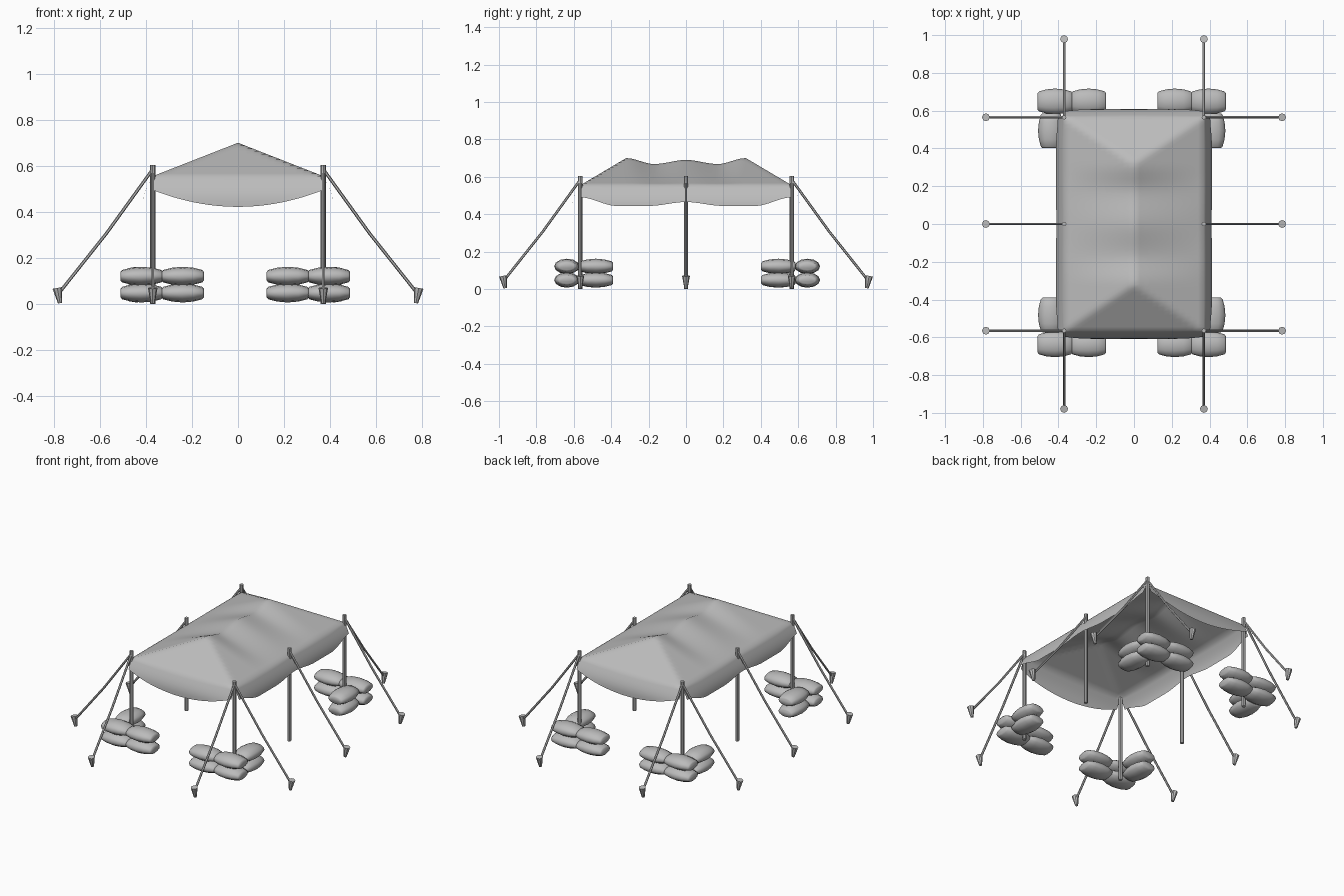
import bpy, bmesh, math
from mathutils import Vector, Matrix

cube = bpy.data.objects.get("Cube")
if cube:
    bpy.data.objects.remove(cube)

grey = bpy.data.materials.new("plain_grey")
grey.use_nodes = True
grey.diffuse_color = (0.5, 0.5, 0.5, 1)
grey.node_tree.nodes["Principled BSDF"].inputs["Base Color"].default_value = (0.5, 0.5, 0.5, 1)

HX, HY, PEAK_Y = 0.37, 0.565, 0.32   # post positions and tent peaks
RIM, PEAK = 0.555, 0.70


def finish(bm, name, angle=40):
    bmesh.ops.remove_doubles(bm, verts=bm.verts, dist=0.0005)
    bmesh.ops.recalc_face_normals(bm, faces=bm.faces)
    mesh = bpy.data.meshes.new(name)
    bm.to_mesh(mesh)
    bm.free()
    mesh.materials.append(grey)
    mesh.shade_smooth()
    mesh.set_sharp_from_angle(angle=math.radians(angle))
    obj = bpy.data.objects.new(name, mesh)
    bpy.context.collection.objects.link(obj)
    return obj


def add_rod(bm, a, b, r1, r2, sides=8):
    a, b = Vector(a), Vector(b)
    d = b - a
    turn = d.to_track_quat('Z', 'Y').to_matrix().to_4x4()
    bmesh.ops.create_cone(bm, cap_ends=True, segments=sides, radius1=r1, radius2=r2,
                          depth=d.length, matrix=Matrix.Translation((a + b) / 2) @ turn)


def add_grid(bm, rows):
    rows = [[bm.verts.new(p) for p in row] for row in rows]
    for low, high in zip(rows, rows[1:]):
        for i in range(len(low) - 1):
            bm.faces.new((low[i], low[i + 1], high[i + 1], high[i]))


def smooth_path(points, t):
    """Eased interpolation through (position, value) pairs."""
    for (t0, v0), (t1, v1) in zip(points, points[1:]):
        if t <= t1:
            f = (t - t0) / (t1 - t0)
            return v0 + (v1 - v0) * f * f * (3 - 2 * f)
    return points[-1][1]


# Canopy roof: two peaks with hips to the corners, a sagging ridge between
RIDGE = [(0, 0.69), (0.17, 0.668), (PEAK_Y, PEAK)]


def roof_height(x, y):
    u, y = abs(x) / HX, abs(y)
    if y > PEAK_Y:
        s, top = max(u, (y - PEAK_Y) / (HY - PEAK_Y)), PEAK
    else:
        s, top = u, smooth_path(RIDGE, y)
    return top + (RIM - top) * s


def spaced(a, b, n):
    return [a + (b - a) * i / n for i in range(n + 1)]


xs = spaced(-HX, HX, 24)
half = spaced(0, PEAK_Y, 12) + spaced(PEAK_Y, HY, 12)[1:]
ys = [-y for y in reversed(half[1:])] + half
canopy = bmesh.new()
add_grid(canopy, [[(x, y, roof_height(x, y)) for x in xs] for y in ys])

# Flared valances: deeper away from the posts, open at the corners
SIDE_HEM = [(0, 0.465), (0.2, 0.444), (0.37, 0.444), (HY, 0.49)]


def flare(z):
    return 0.043 * math.sin(math.pi / 2 * min(1, (RIM - z) / 0.115))


def drop_levels(hem):
    return [RIM + (hem - RIM) * i / 6 for i in range(7)]


for side in (-1, 1):
    end_rows = [[(x, side * (HY + flare(z)), z)
                 for z in drop_levels(0.495 - 0.073 * (1 - (x / HX) ** 2))] for x in xs]
    add_grid(canopy, end_rows)
    side_rows = [[(side * (HX + flare(z)), y, z)
                  for z in drop_levels(smooth_path(SIDE_HEM, abs(y)))] for y in ys]
    add_grid(canopy, side_rows)
finish(canopy, "canopy", 60)


# Guy rope with a slight sag, ending at a leaning tapered stake
def guy_line(name, x, y, dx, dy):
    def out(d, z):
        return (x + dx * d, y + dy * d, z)
    bm = bmesh.new()
    path = [out(0, 0.585), out(0.2, 0.308), out(0.405, 0.05)]
    for a, b in zip(path, path[1:]):
        add_rod(bm, a, b, 0.007, 0.007, 6)
    finish(bm, name + "_rope")
    bm = bmesh.new()
    add_rod(bm, out(0.402, 0.004), out(0.414, 0.07), 0.009, 0.021)
    finish(bm, name + "_stake")


# Posts with their ropes
for sx, xn in ((-1, "right"), (1, "left")):
    for sy, yn in ((-1, "front"), (0, "middle"), (1, "back")):
        x, y = sx * HX, sy * HY
        name = f"{yn}_{xn}"
        bm = bmesh.new()
        add_rod(bm, (x, y, 0), (x, y, 0.603), 0.012, 0.012)
        finish(bm, name + "_post")
        guy_line(name + "_side", x, y, sx, 0)
        if sy:
            guy_line(name + "_end", x, y, 0, sy)


# Plump sandbag: elliptical rings along its length
BAG_RINGS = [(-1, 0.45), (-0.92, 0.66), (-0.5, 0.9), (0, 1), (0.5, 0.9), (0.92, 0.66), (1, 0.45)]


def sandbag(name, centre, along_x):
    bm = bmesh.new()
    loops = []
    for t, s in BAG_RINGS:
        loop = []
        for k in range(12):
            a = math.tau * k / 12
            wide = 0.068 * (0.35 + 0.65 * s) * math.cos(a)
            p = Vector((t * 0.092, wide, 0.041 * s * math.sin(a)))
            if not along_x:
                p.x, p.y = p.y, p.x
            loop.append(bm.verts.new(p + Vector(centre)))
        loops.append(loop)
    for a, b in zip(loops, loops[1:]):
        for k in range(12):
            j = (k + 1) % 12
            bm.faces.new((a[k], a[j], b[j], b[k]))
    bm.faces.new(loops[0])
    bm.faces.new(loops[-1])
    finish(bm, name, 50)


# Two-layer L-shaped sandbag stacks around each corner post
for sx, xn in ((-1, "right"), (1, "left")):
    for sy, yn in ((-1, "front"), (1, "back")):
        for layer, z in (("lower", 0.048), ("upper", 0.121)):
            name = f"{yn}_{xn}_{layer}_sandbag"
            end_y = sy * 0.643 + 0.006
            sandbag(name + "_outer", (sx * 0.406 - 0.012, end_y, z), True)
            sandbag(name + "_inner", (sx * 0.228 - 0.012, end_y, z), True)
            sandbag(name + "_side", (sx * 0.428 - 0.012, sy * 0.488 + 0.006, z), False)
